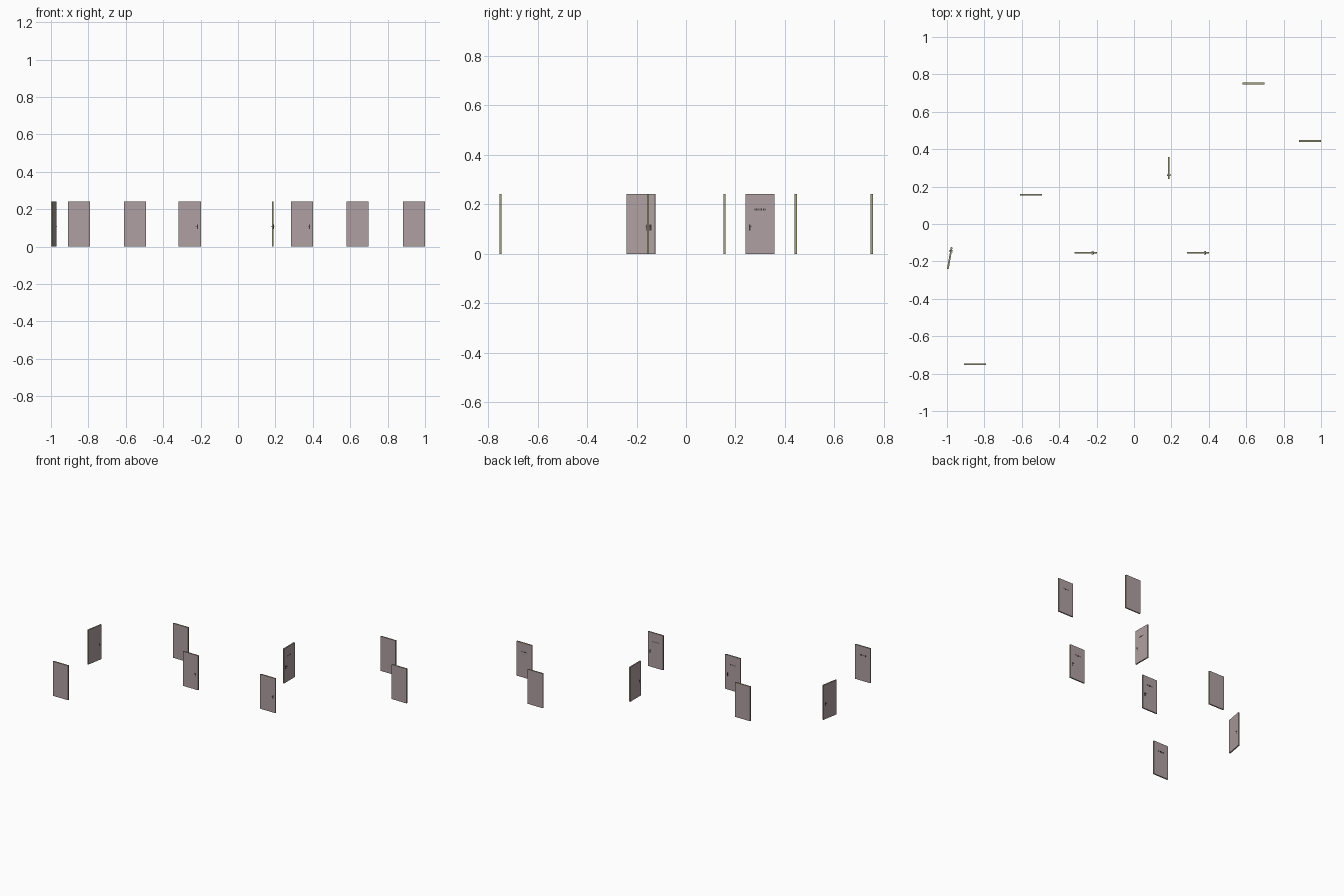
import bpy, bmesh, math
from mathutils import Matrix, Vector

if "Cube" in bpy.data.objects:
    bpy.data.objects.remove(bpy.data.objects["Cube"])

W, T, H = 0.118, 0.009, 0.242   # door width, thickness, height


def material(name, rgb):
    m = bpy.data.materials.new(name)
    m.diffuse_color = (*rgb, 1)
    m.use_nodes = True
    m.node_tree.nodes["Principled BSDF"].inputs["Base Color"].default_value = m.diffuse_color
    return m


FACE = material("mauve grey", (0.43, 0.35, 0.36))
EDGE = material("olive edge", (0.38, 0.36, 0.22))
DARK = material("dark metal", (0.05, 0.045, 0.045))


def add_box(bm, centre, size):
    bmesh.ops.create_cube(bm, size=1, matrix=Matrix.Translation(centre) @ Matrix.Diagonal((*size, 1)))


def finish(bm, name, mats, place):
    me = bpy.data.meshes.new(name)
    bm.to_mesh(me)
    bm.free()
    for m in mats:
        me.materials.append(m)
    ob = bpy.data.objects.new(name, me)
    ob.matrix_world = place
    bpy.context.collection.objects.link(ob)
    return ob


def door(i, x, y, angle, vent, handle):
    place = Matrix.Translation((x, y, 0)) @ Matrix.Rotation(math.radians(angle), 4, 'Z')
    # slab: broad sides mauve, narrow edges olive
    bm = bmesh.new()
    add_box(bm, (0, 0, H / 2), (W, T, H))
    bm.normal_update()
    for f in bm.faces:
        f.material_index = 0 if abs(f.normal.y) > 0.5 else 1
    finish(bm, f"door_slab_{i}", [FACE, EDGE], place)
    # row of tiny slots near the top of the outer side
    if vent:
        bm = bmesh.new()
        for k in range(7):
            add_box(bm, ((k - 3) * 0.007, T / 2, 0.18), (0.004, 0.001, 0.008))
        finish(bm, f"door_vent_{i}", [DARK], place)
    # lock plate and lever on both sides
    if handle:
        bm = bmesh.new()
        for s in (-1, 1):
            add_box(bm, (0.041, s * T / 2, 0.106), (0.005, 0.002, 0.024))
            add_box(bm, (0.041, s * (T / 2 + 0.002), 0.11), (0.003, 0.004, 0.003))
            add_box(bm, (0.037, s * (T / 2 + 0.004), 0.11), (0.011, 0.002, 0.003))
        finish(bm, f"door_handle_{i}", [DARK], place)


# x, y, turn in degrees, vent, handle
doors = [
    (-0.985, -0.182, 80, False, True),
    (-0.849, -0.750, 0, True, False),
    (-0.551, 0.156, 0, False, False),
    (-0.258, -0.154, 0, True, True),
    (0.186, 0.299, -90, True, True),
    (0.342, -0.154, 0, True, True),
    (0.640, 0.751, 0, False, False),
    (0.941, 0.444, 0, True, False),
]
for i, d in enumerate(doors, 1):
    door(i, *d)
